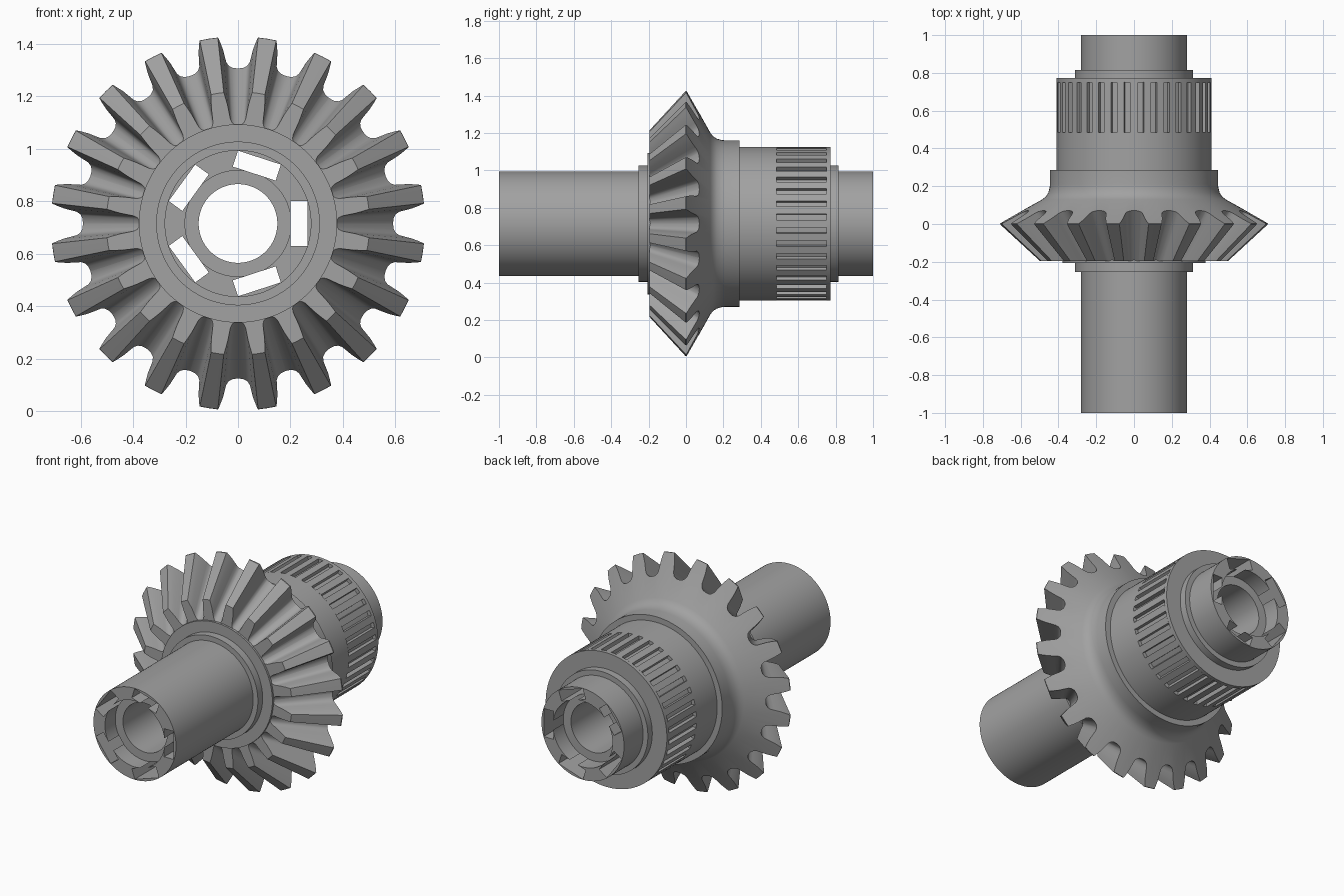
import bpy, bmesh, math
from mathutils import Matrix

cube = bpy.data.objects.get("Cube")
if cube:
    bpy.data.objects.remove(cube, do_unlink=True)

AXIS_Z = 0.715      # height of the shaft axis
TEETH = 20
RIDGES = 36
APEX = -0.655       # y where the tooth lines converge

steel = bpy.data.materials.new("steel grey")
steel.use_nodes = True
grey = (0.36, 0.36, 0.36, 1)
steel.diffuse_color = grey
steel.node_tree.nodes["Principled BSDF"].inputs["Base Color"].default_value = grey


def finish(name, bm):
    bmesh.ops.recalc_face_normals(bm, faces=bm.faces[:])
    mesh = bpy.data.meshes.new(name)
    bm.to_mesh(mesh)
    bm.free()
    mesh.materials.append(steel)
    obj = bpy.data.objects.new(name, mesh)
    obj.location.z = AXIS_Z
    bpy.context.collection.objects.link(obj)
    return obj


def activate(obj):
    bpy.ops.object.select_all(action='DESELECT')
    obj.select_set(True)
    bpy.context.view_layer.objects.active = obj


def smooth(obj):
    activate(obj)
    bpy.ops.object.shade_smooth_by_angle(angle=math.radians(28))


def bridge(bm, rings, closed):
    pairs = list(zip(rings, rings[1:]))
    if closed:
        pairs.append((rings[-1], rings[0]))
    for a, b in pairs:
        n = len(a)
        for i in range(n):
            j = (i + 1) % n
            bm.faces.new((a[i], a[j], b[j], b[i]))


def lathe(name, profile, segments=120):
    """Revolve a closed (y, radius) profile around the y axis."""
    bm = bmesh.new()
    rings = []
    for k in range(segments):
        a = math.tau * k / segments
        rings.append([bm.verts.new((r * math.sin(a), y, r * math.cos(a))) for y, r in profile])
    bridge(bm, rings, True)
    return finish(name, bm)


def tube(name, y0, y1, inner, outer):
    return lathe(name, [(y0, inner), (y0, outer), (y1, outer), (y1, inner)])


def cut(obj, cutter):
    activate(obj)
    mod = obj.modifiers.new("cut", 'BOOLEAN')
    mod.operation = 'DIFFERENCE'
    mod.solver = 'EXACT'
    mod.object = cutter
    cutter.hide_render = True
    bpy.ops.object.modifier_apply(modifier=mod.name)
    bpy.data.objects.remove(cutter, do_unlink=True)


def boxes(name, count, start, size, centre):
    """Ring of boxes around the y axis; size and centre are for one at the top."""
    bm = bmesh.new()
    for k in range(count):
        turn = Matrix.Rotation(start + math.tau * k / count, 4, 'Y')
        place = Matrix.Translation(centre) @ Matrix.Diagonal((*size, 1))
        bmesh.ops.create_cube(bm, size=1, matrix=turn @ place)
    return finish(name, bm)


# Hollow shaft: stepped bore and five slots running lengthwise
shaft = lathe("shaft", [(-1, 0.202), (-1, 0.28), (1, 0.28), (1, 0.202),
                        (0.9, 0.202), (0.9, 0.15), (-0.9, 0.15), (-0.9, 0.202)])
cut(shaft, boxes("slot_cutter", 5, math.pi / 2, (0.172, 2.2, 0.064), (0, 0, 0.232)))

# Bevel gear blank with a curved back shoulder
blank = [(-0.195, 0.279), (-0.195, 0.502), (-0.003, 0.712), (0.003, 0.713),
         (0.13, 0.486), (0.145, 0.467), (0.165, 0.454), (0.19, 0.447),
         (0.21, 0.445), (0.285, 0.445), (0.285, 0.279)]
gear = lathe("bevel_gear", blank)

# Tooth gaps: rounded notch section scaled towards the cone apex
half = [(0.1, 0.8), (0.078, 0.713), (0.066, 0.675), (0.055, 0.635), (0.046, 0.59),
        (0.041, 0.565), (0.032, 0.547), (0.018, 0.536)]
notch = half + [(0, 0.533)] + [(-u, v) for u, v in reversed(half)]
bm = bmesh.new()
for k in range(TEETH):
    turn = Matrix.Rotation(math.tau * k / TEETH, 4, 'Y')
    ends = []
    for y in (-0.3, 0.125):
        s = (y - APEX) / -APEX
        ends.append([bm.verts.new(turn @ Matrix.Translation((u * s, y, v * s)).to_translation())
                     for u, v in notch])
    bridge(bm, ends, False)
    for ring in ends:
        bm.faces.new(ring)
cut(gear, finish("gap_cutter", bm))

# Hub with a recessed band for the splines
hub = lathe("hub", [(0.28, 0.279), (0.28, 0.411), (0.485, 0.411), (0.485, 0.389),
                    (0.75, 0.389), (0.75, 0.411), (0.772, 0.411), (0.772, 0.279)])
ridges = boxes("spline_ridges", RIDGES, 0, (0.04, 0.266, 0.03), (0, 0.6175, 0.396))

# Thin collars either side
collars = [tube("front_wide_collar", -0.207, -0.19, 0.279, 0.378),
           tube("front_collar", -0.253, -0.2, 0.279, 0.312),
           tube("back_collar", 0.765, 0.815, 0.279, 0.312)]

for part in [shaft, gear, hub] + collars:
    smooth(part)
